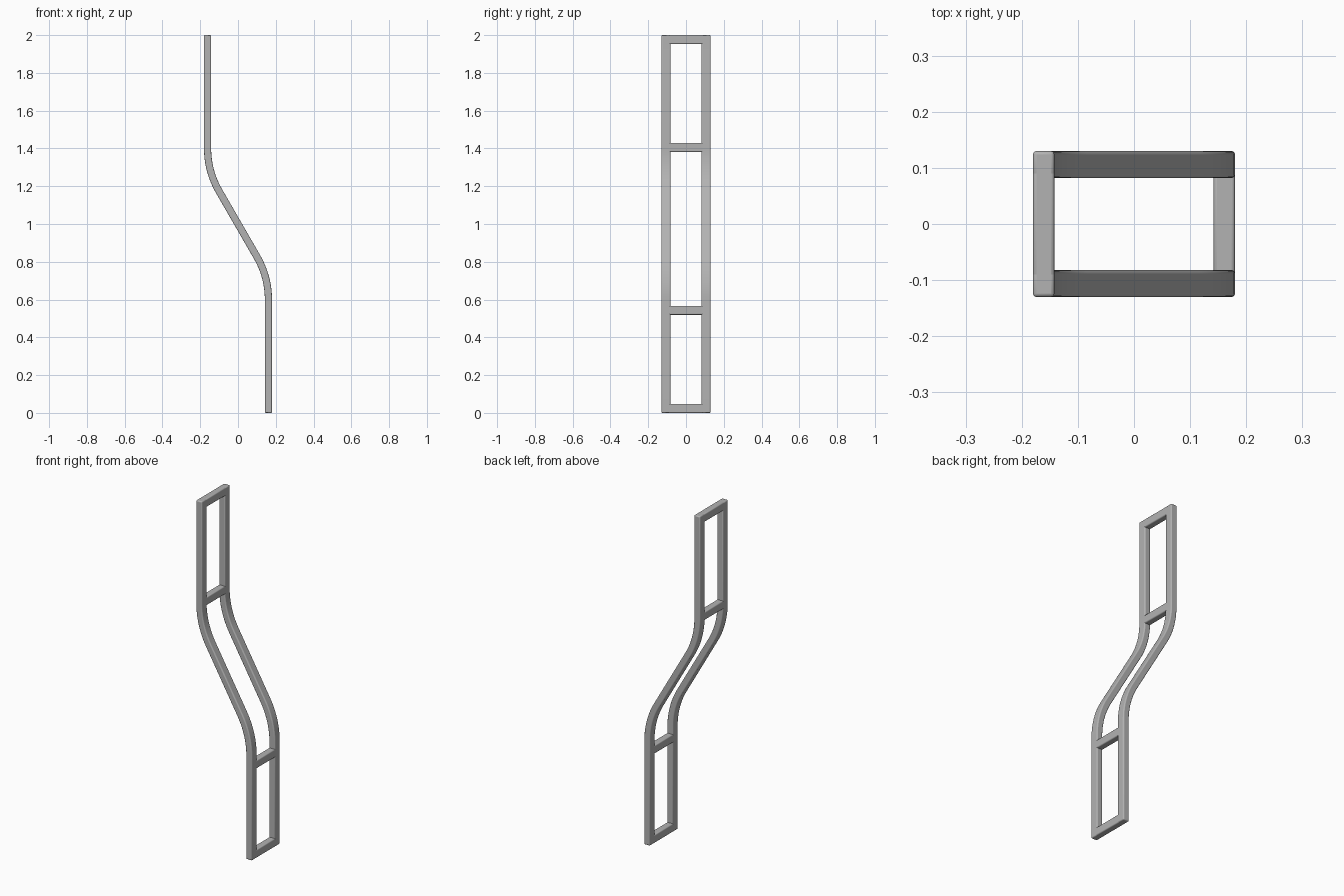
import bpy
import bmesh
from math import radians, sin, cos, tan
from mathutils import Vector

cube = bpy.data.objects.get("Cube")
if cube:
    bpy.data.objects.remove(cube, do_unlink=True)

THICK, WIDTH, HALF_Y = 0.038, 0.048, 0.13   # tube section and frame half width
OFFSET = 0.18 - THICK / 2                   # rail centre line at the ends
TILT, RADIUS, ROUND = radians(30), 0.45, 0.006

grey = bpy.data.materials.new("grey metal")
grey.use_nodes = True
grey.diffuse_color = (0.45, 0.45, 0.45, 1)
grey.node_tree.nodes["Principled BSDF"].inputs["Base Color"].default_value = (0.45, 0.45, 0.45, 1)


def finish(name, bm):
    """Turn a bmesh into an object with softly rounded edges."""
    bmesh.ops.recalc_face_normals(bm, faces=bm.faces)
    mesh = bpy.data.meshes.new(name)
    bm.to_mesh(mesh)
    bm.free()
    mesh.materials.append(grey)
    obj = bpy.data.objects.new(name, mesh)
    bpy.context.collection.objects.link(obj)
    bevel = obj.modifiers.new("rounded edges", 'BEVEL')
    bevel.width, bevel.segments = ROUND, 3
    bevel.limit_method, bevel.angle_limit = 'ANGLE', radians(40)
    bpy.ops.object.select_all(action='DESELECT')
    obj.select_set(True)
    bpy.context.view_layer.objects.active = obj
    bpy.ops.object.shade_smooth_by_angle(angle=radians(40))


def rail_path():
    """Centre line as (x, z, lean): straight, bend, slope, bend, straight."""
    bend_start = 1 + OFFSET / tan(TILT) + RADIUS * tan(TILT / 2)
    upper = [(-OFFSET, 2, 0)]
    for i in range(13):
        a = TILT * i / 12
        upper.append((-OFFSET + RADIUS * (1 - cos(a)), bend_start - RADIUS * sin(a), a))
    lower = [(-x, 2 - z, a) for x, z, a in reversed(upper)]
    return upper + lower


def rail(name, y):
    bm = bmesh.new()
    rings = []
    for x, z, a in rail_path():
        side = Vector((cos(a), 0, sin(a))) * THICK / 2
        depth = Vector((0, WIDTH / 2, 0))
        centre = Vector((x, y, z))
        rings.append([bm.verts.new(centre + side * s + depth * d)
                      for s, d in ((-1, -1), (1, -1), (1, 1), (-1, 1))])
    for r, q in zip(rings, rings[1:]):
        for i in range(4):
            j = (i + 1) % 4
            bm.faces.new((r[i], r[j], q[j], q[i]))
    bm.faces.new(rings[0])
    bm.faces.new(rings[-1])
    finish(name, bm)


def crossbar(name, x, z):
    bm = bmesh.new()
    bmesh.ops.create_cube(bm, size=1)
    bmesh.ops.scale(bm, verts=bm.verts, vec=(THICK, 2 * (HALF_Y - WIDTH + 0.014), WIDTH))
    bmesh.ops.translate(bm, verts=bm.verts, vec=(x, 0, z))
    finish(name, bm)


# Two bent side rails
for name, side in (("front_rail", -1), ("back_rail", 1)):
    rail(name, side * (HALF_Y - WIDTH / 2))

# Four crossbars, closing the ends and bracing the bends
for name, x, z in (("top_bar", -OFFSET, 2 - WIDTH / 2),
                   ("upper_brace", -OFFSET, 1.405),
                   ("lower_brace", OFFSET, 0.543),
                   ("bottom_bar", OFFSET, WIDTH / 2)):
    crossbar(name, x, z)
